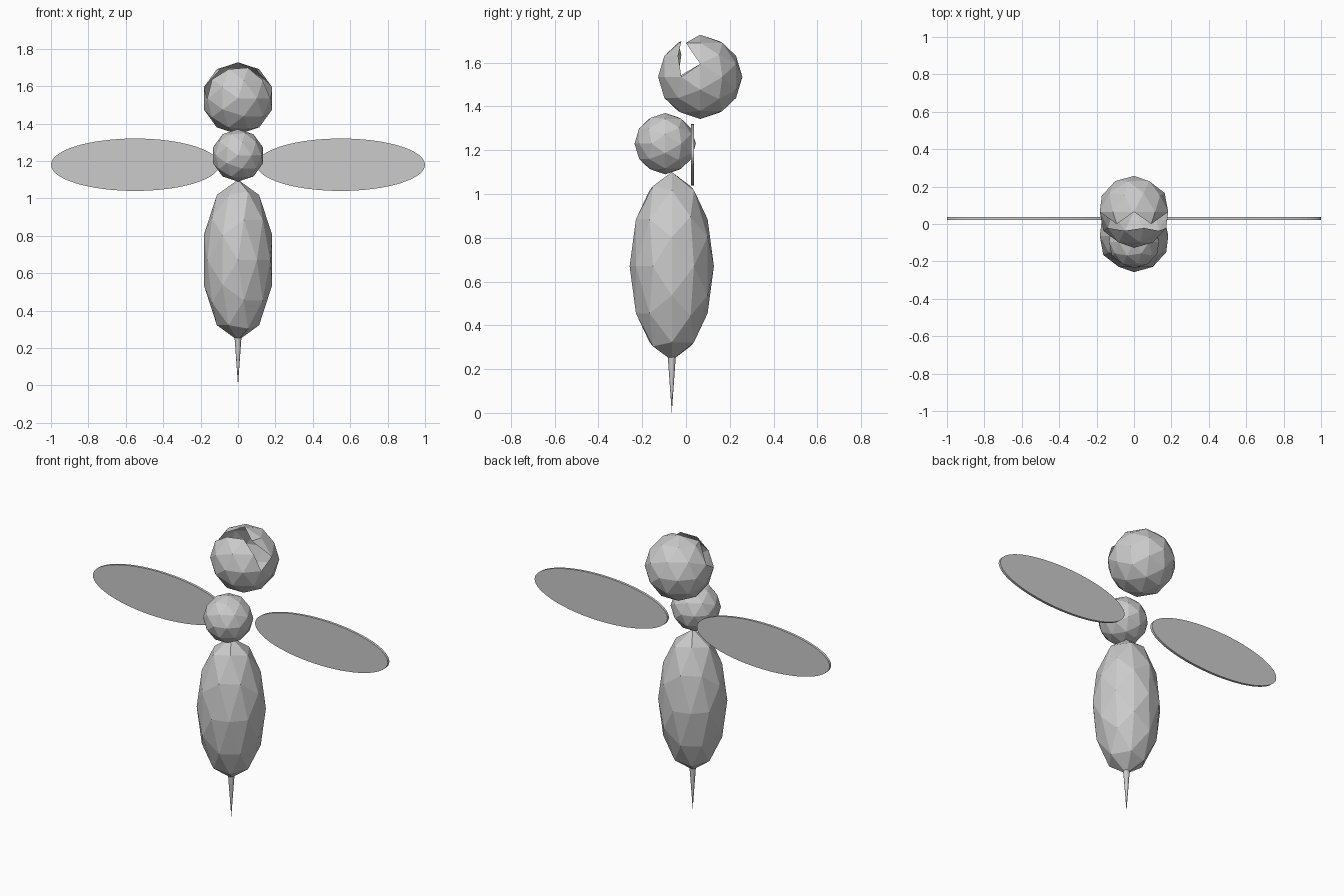
import bpy, bmesh
from math import pi
from mathutils import Matrix, Vector

if "Cube" in bpy.data.objects:
    bpy.data.objects.remove(bpy.data.objects["Cube"])


def make_object(name, bm, loc, scale=(1, 1, 1)):
    bmesh.ops.scale(bm, vec=scale, verts=bm.verts)
    mesh = bpy.data.meshes.new(name)
    bm.to_mesh(mesh)
    bm.free()
    ob = bpy.data.objects.new(name, mesh)
    ob.location = loc
    bpy.context.collection.objects.link(ob)
    return ob


def ball():
    # unit low-poly ball with its poles along y
    bm = bmesh.new()
    bmesh.ops.create_icosphere(bm, subdivisions=2, radius=1,
                               matrix=Matrix.Rotation(pi / 2, 4, 'X'))
    return bm


def cone(r_bottom, r_top, depth, sides):
    bm = bmesh.new()
    bmesh.ops.create_cone(bm, cap_ends=True, segments=sides,
                          radius1=r_bottom, radius2=r_top, depth=depth)
    return bm


# body balls
make_object("abdomen", ball(), (0, -0.065, 0.67), (0.1925, 0.1925, 0.43))
make_object("thorax", ball(), (0, -0.095, 1.23), (0.14, 0.14, 0.14))

# hollow head with an open mouth slit over the top
bm = ball()
slit = []
for f in bm.faces:
    c = f.calc_center_median()
    if -0.4 < c.y < -0.05 and c.z > 0.1:
        slit.append(f)
bmesh.ops.delete(bm, geom=slit, context='FACES')


def nearest(p):
    return min(bm.verts, key=lambda v: (v.co - Vector(p)).length)


# pointed flaps on the back edge of the slit
rims = [[nearest((s * x, 0, z)) for x, z in ((0, 1), (0.588, 0.809), (0.951, 0.309))]
        for s in (1, -1)]
for s, (a, b, c) in zip((1, -1), rims):
    tip = bm.verts.new((s * 0.48, -0.34, 0.81))
    bm.faces.new((a, b, tip))
    bm.faces.new((b, c, tip))
bmesh.ops.recalc_face_normals(bm, faces=bm.faces)
make_object("head", bm, (0, 0.065, 1.535), (0.1925, 0.1925, 0.1925))

# stinger, point down
make_object("stinger", cone(0, 0.02, 0.28, 16), (0, -0.065, 0.14))

# flat oval wings
for side, s in (("left", -1), ("right", 1)):
    bm = cone(1, 1, 1, 64)
    bmesh.ops.rotate(bm, verts=bm.verts, matrix=Matrix.Rotation(pi / 2, 3, 'X'))
    make_object(side + "_wing", bm, (s * 0.55, 0.03, 1.18), (0.45, 0.015, 0.14))
